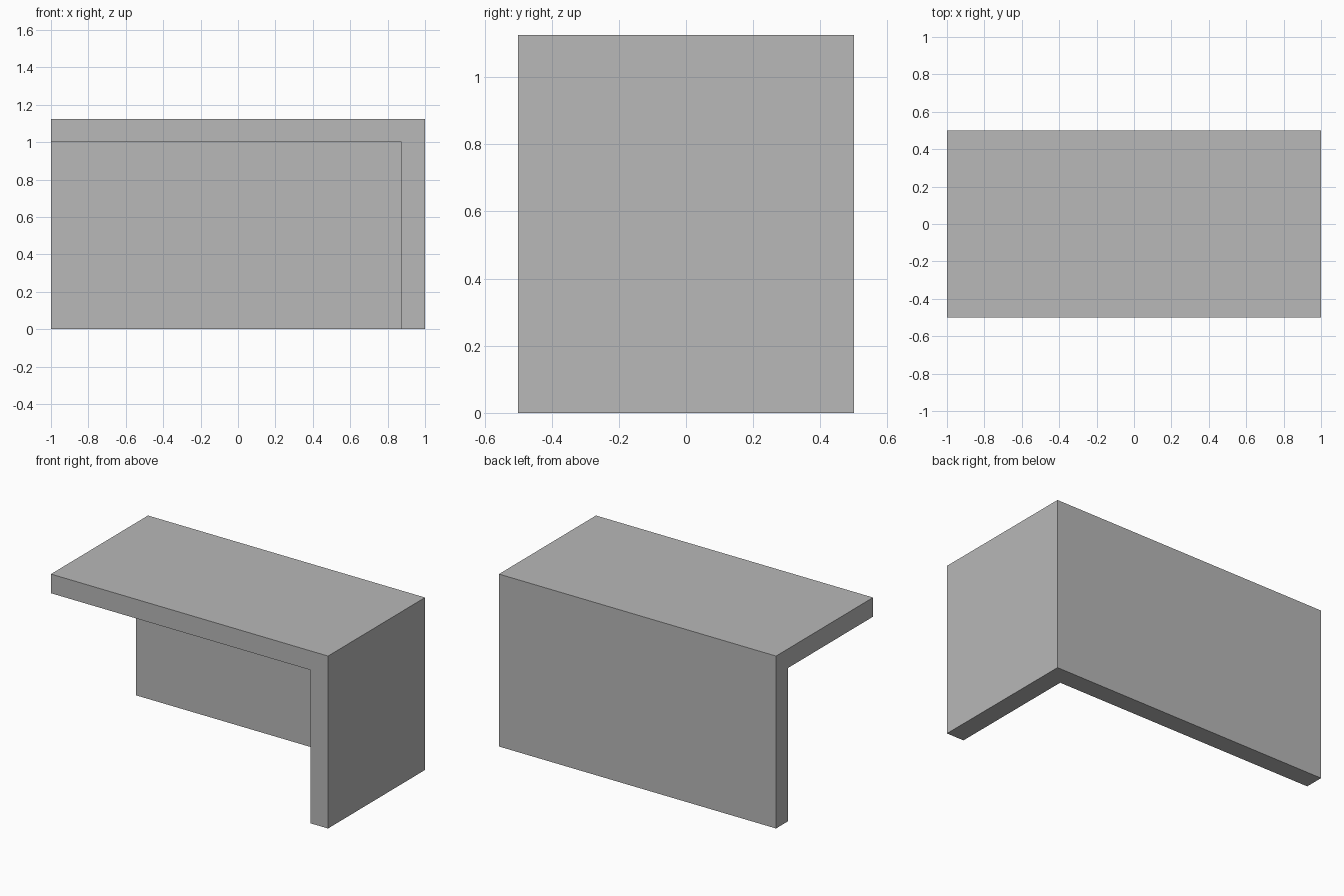
import bpy

if "Cube" in bpy.data.objects:
    bpy.data.objects.remove(bpy.data.objects["Cube"])

W, D, H, T = 2.0, 1.0, 1.125, 0.125  # overall size and wall thickness


def box(name, x, y, z):
    """Axis-aligned box from (min, max) ranges."""
    bpy.ops.mesh.primitive_cube_add(size=1)
    ob = bpy.context.object
    ob.name = name
    for i, (lo, hi) in enumerate((x, y, z)):
        for v in ob.data.vertices:
            v.co[i] = (lo + hi) / 2 + v.co[i] * (hi - lo)
    return ob


grey = bpy.data.materials.new("grey")
grey.diffuse_color = (0.48, 0.48, 0.48, 1)
grey.use_nodes = True
grey.node_tree.nodes["Principled BSDF"].inputs["Base Color"].default_value = grey.diffuse_color

# Solid block, hollowed to leave the top slab, back wall and right wall
shell = box("corner_shell", (-W / 2, W / 2), (-D / 2, D / 2), (0, H))
shell.data.materials.append(grey)

# Hollow space, open at the left, front and bottom
hollow = box("hollow_cutter", (-W / 2 - 1, W / 2 - T), (-D / 2 - 1, D / 2 - T), (-1, H - T))
hollow.data.materials.append(grey)
hollow.hide_render = True

cut = shell.modifiers.new("hollow", 'BOOLEAN')
cut.operation = 'DIFFERENCE'
cut.solver = 'EXACT'
cut.object = hollow

# Apply the cut and remove the cutter
bpy.ops.object.select_all(action='DESELECT')
shell.select_set(True)
bpy.context.view_layer.objects.active = shell
bpy.ops.object.modifier_apply(modifier=cut.name)
bpy.data.objects.remove(hollow)
